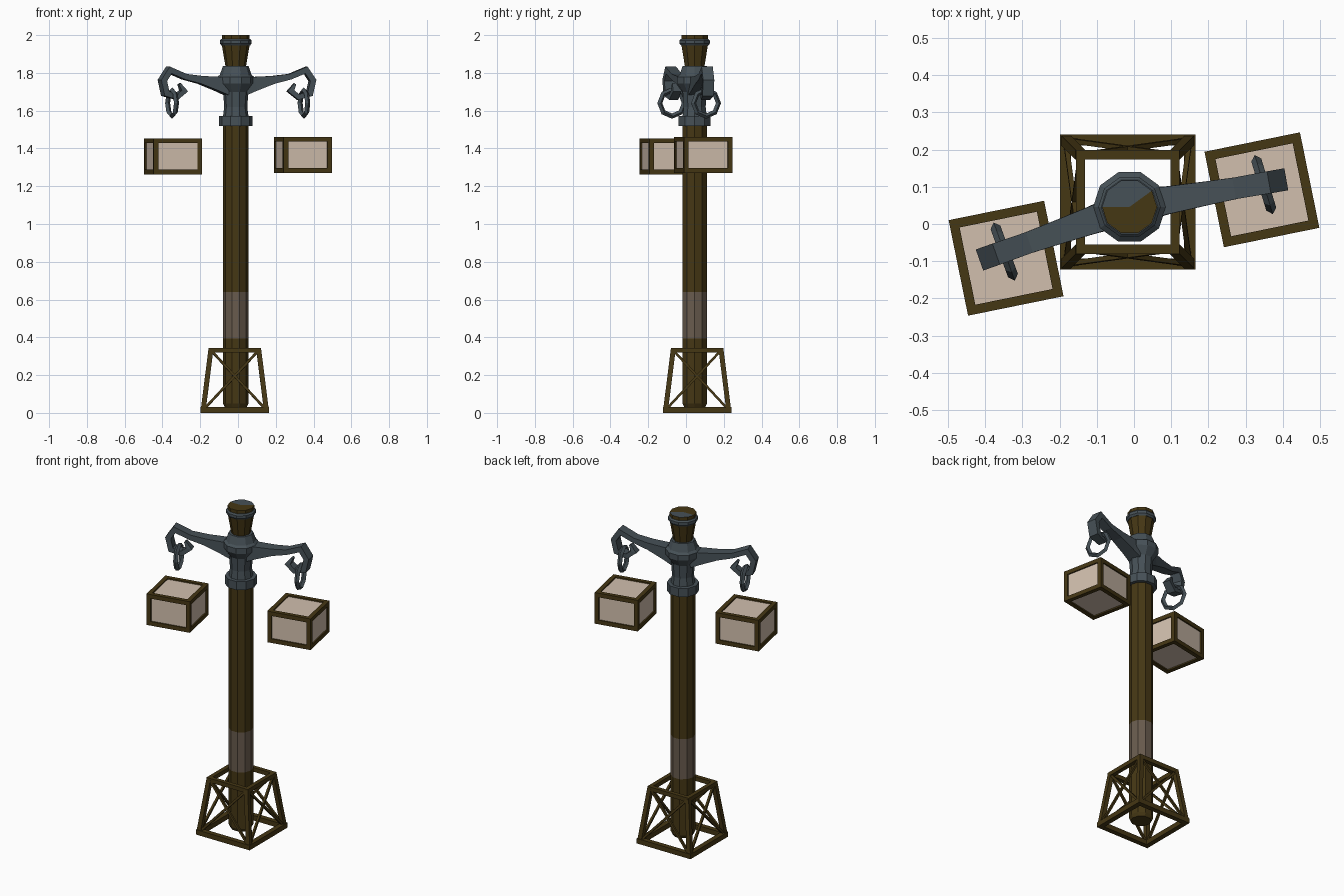
import bpy, bmesh, math
from mathutils import Vector, Matrix

if "Cube" in bpy.data.objects:
    bpy.data.objects.remove(bpy.data.objects["Cube"])


def material(name, rgb):
    m = bpy.data.materials.new(name)
    m.diffuse_color = (*rgb, 1)
    m.use_nodes = True
    m.node_tree.nodes["Principled BSDF"].inputs["Base Color"].default_value = m.diffuse_color
    return m


WOOD = material("dark wood", (0.060, 0.038, 0.007))
METAL = material("grey metal", (0.062, 0.082, 0.095))
BAND = material("worn band", (0.140, 0.105, 0.075))
PAPER = material("cream paper", (0.64, 0.52, 0.42))
AXIS = Vector((-0.012, 0.046, 0))   # pole centre
BASE = Vector((-0.017, 0.059, 0))   # base frame centre


def finish(name, bm, mats, matrix=None):
    if matrix is not None:
        bm.transform(matrix)
    bmesh.ops.recalc_face_normals(bm, faces=bm.faces[:])
    me = bpy.data.meshes.new(name)
    bm.to_mesh(me)
    bm.free()
    for m in mats:
        me.materials.append(m)
    ob = bpy.data.objects.new(name, me)
    bpy.context.collection.objects.link(ob)
    return ob


def beam(bm, p, q, size):
    """Square bar from p to q."""
    p, q = Vector(p), Vector(q)
    d = (q - p).normalized()
    ref = Vector((1, 0, 0)) if abs(d.z) > 0.4 else Vector((0, 0, 1))
    u = (ref - d * ref.dot(d)).normalized()
    v = d.cross(u)
    rot = Matrix((u, v, d)).transposed().to_4x4()
    bmesh.ops.create_cube(bm, size=1, matrix=Matrix.Translation((p + q) / 2) @ rot
                          @ Matrix.Diagonal((size, size, (q - p).length, 1)))


def lathe(name, profile, mats, rule=None, fan=False, sides=10):
    """Ten-sided turned part around the pole axis; rule(z) picks a material."""
    bm = bmesh.new()
    rings = []
    for r, z in profile:
        rings.append([bm.verts.new(AXIS + Vector((r * math.cos(a), r * math.sin(a), z)))
                      for a in (2 * math.pi * i / sides for i in range(sides))])
    for a, b in zip(rings, rings[1:]):
        for i in range(sides):
            j = (i + 1) % sides
            f = bm.faces.new((a[i], a[j], b[j], b[i]))
            if rule:
                f.material_index = rule(f.calc_center_median().z)
    bm.faces.new(rings[0][::-1])
    if fan:   # top split into a fan, part of it metal
        c = bm.verts.new(AXIS + Vector((0, 0, profile[-1][1])))
        for i in range(sides):
            f = bm.faces.new((rings[-1][i], rings[-1][(i + 1) % sides], c))
            f.material_index = 1 if 1 <= i <= 4 else 0
    else:
        bm.faces.new(rings[-1])
    return finish(name, bm, mats)


# pole with a worn band, collar and capped top
lathe("pole", [(0.058, 0.03), (0.068, 0.05), (0.068, 0.395), (0.068, 0.64), (0.068, 1.54)],
      [WOOD, BAND], lambda z: 1 if 0.4 < z < 0.63 else 0)
lathe("lower_collar", [(0.089, 1.52), (0.089, 1.572)], [METAL])
lathe("collar", [(0.068, 1.565), (0.061, 1.62), (0.067, 1.70), (0.098, 1.745),
                 (0.098, 1.778), (0.084, 1.79), (0.068, 1.836)], [METAL])
lathe("pole_top", [(0.052, 1.82), (0.074, 1.95), (0.074, 2.0)], [WOOD, METAL], fan=True)
lathe("cap_ring", [(0.076, 1.945), (0.084, 1.955), (0.084, 1.972), (0.076, 1.98)], [METAL])

# base frame: two square rings, four legs, crossed braces
bm = bmesh.new()
lo, hi, zl, zh = 0.167, 0.127, 0.015, 0.332
for k in range(4):
    def corner(h, z, n):
        a = math.pi / 4 + n * math.pi / 2
        return Vector((h * math.sqrt(2) * math.cos(a), h * math.sqrt(2) * math.sin(a), z))
    A, B = corner(lo, zl, k), corner(lo, zl, k + 1)
    C, D = corner(hi, zh, k), corner(hi, zh, k + 1)
    e, g = (B - A).normalized() * 0.015, (D - C).normalized() * 0.0125
    beam(bm, A - e, B + e, 0.03)
    beam(bm, C - g, D + g, 0.025)
    beam(bm, A, C, 0.026)
    beam(bm, A, D, 0.013)
    beam(bm, B, C, 0.013)
finish("base_frame", bm, [WOOD], Matrix.Translation(BASE))

# hooked arms: (radius, height, thickness, width) stations of a swept bar
ARM = [(0.05, 1.733, 0.10, 0.085), (0.10, 1.742, 0.075, 0.075), (0.20, 1.763, 0.042, 0.065),
       (0.29, 1.780, 0.03, 0.058), (0.375, 1.815, 0.03, 0.06), (0.412, 1.76, 0.03, 0.06),
       (0.396, 1.69, 0.03, 0.06), (0.335, 1.672, 0.026, 0.05), (0.293, 1.705, 0.026, 0.045),
       (0.318, 1.742, 0.012, 0.03)]


def arm(name, angle):
    bm = bmesh.new()
    pts = [Vector((s[0], s[1])) for s in ARM]
    prev = None
    for i, (r, z, t, w) in enumerate(ARM):
        d0 = (pts[i] - pts[i - 1]).normalized() if i else Vector((1, 0))
        d1 = (pts[i + 1] - pts[i]).normalized() if i < len(pts) - 1 else d0
        d = (d0 + d1).normalized()
        n = Vector((-d.y, d.x)) * t / 2 / max(0.6, d.dot(d0))
        ring = [bm.verts.new((r + s * n.x, y * w / 2, z + s * n.y))
                for s, y in ((1, -1), (1, 1), (-1, 1), (-1, -1))]
        if prev:
            for j in range(4):
                bm.faces.new((prev[j], prev[(j + 1) % 4], ring[(j + 1) % 4], ring[j]))
        else:
            bm.faces.new(ring)
        prev = ring
    bm.faces.new(prev)
    finish(name, bm, [METAL], Matrix.Translation(AXIS) @ Matrix.Rotation(angle, 4, 'Z'))


arm("right_arm", math.radians(10))
arm("left_arm", math.radians(199.5))


# hanging rings
def hanging_ring(name, loc, angle):
    bpy.ops.mesh.primitive_torus_add(major_segments=8, minor_segments=4,
                                     major_radius=0.069, minor_radius=0.014)
    ob = bpy.context.object
    ob.name = name
    ob.data.transform(Matrix.Translation(loc) @ Matrix.Rotation(angle, 4, 'Z')
                      @ Matrix.Rotation(math.pi / 2, 4, 'Y'))
    for p in ob.data.polygons:
        p.use_smooth = False
    ob.data.materials.append(METAL)


hanging_ring("right_ring", (0.349, 0.106, 1.64), math.radians(17))
hanging_ring("left_ring", (-0.349, -0.074, 1.64), math.radians(20))


# paper box lanterns: wooden edge frame around a slightly inset box
def lantern(name, loc):
    h, v, s = 0.131, 0.095, 0.025
    m = Matrix.Translation(loc) @ Matrix.Rotation(math.radians(11.5), 4, 'Z')
    bm = bmesh.new()
    a, b = h - s / 2, v - s / 2
    for i in (-1, 1):
        for j in (-1, 1):
            beam(bm, (-h, i * a, j * b), (h, i * a, j * b), s)
            beam(bm, (i * a, -h, j * b), (i * a, h, j * b), s)
            beam(bm, (i * a, j * a, -v), (i * a, j * a, v), s)
    finish(name + "_frame", bm, [WOOD], m)
    bm = bmesh.new()
    bmesh.ops.create_cube(bm, size=2, matrix=Matrix.Diagonal((h - 0.008, h - 0.008, v - 0.008, 1)))
    finish(name + "_paper", bm, [PAPER], m)


lantern("right_lantern", (0.344, 0.092, 1.366))
lantern("left_lantern", (-0.344, -0.092, 1.358))
